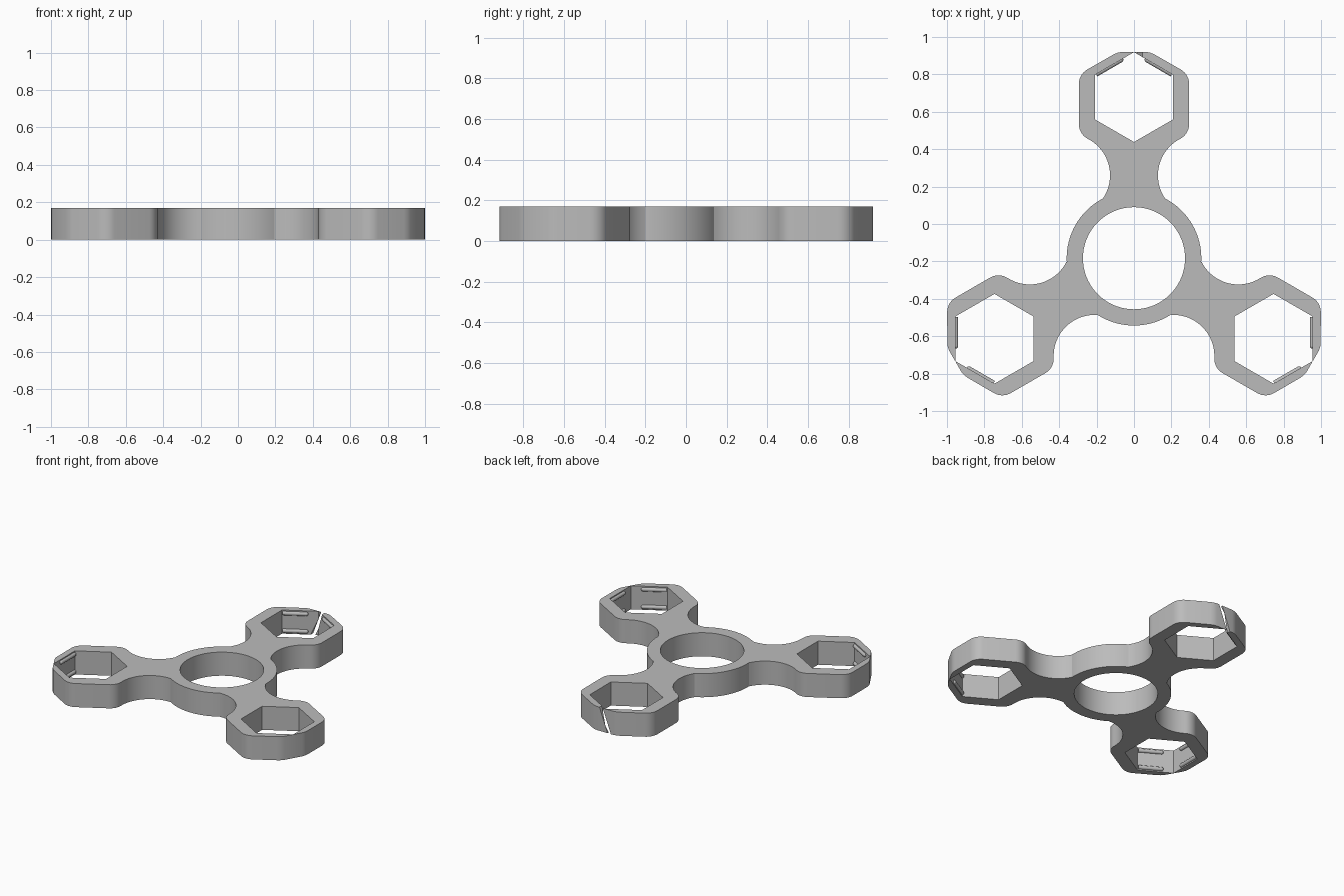
import bpy, bmesh, math
from mathutils import Vector, Matrix

if "Cube" in bpy.data.objects:
    bpy.data.objects.remove(bpy.data.objects["Cube"], do_unlink=True)

HUB_Y = -0.183           # hub centre
HEIGHT = 0.17
RING_R, HOLE_R = 0.36, 0.273
NUT_AT, NUT_R = 0.8615, 0.24   # hexagonal pocket centre along the arm, corner radius

grey = bpy.data.materials.new("plain grey")
grey.use_nodes = True
colour = (0.5, 0.5, 0.5, 1)
grey.diffuse_color = colour
grey.node_tree.nodes["Principled BSDF"].inputs["Base Color"].default_value = colour


def make_object(name, bm):
    bmesh.ops.recalc_face_normals(bm, faces=bm.faces)
    mesh = bpy.data.meshes.new(name)
    bm.to_mesh(mesh)
    bm.free()
    mesh.materials.append(grey)
    obj = bpy.data.objects.new(name, mesh)
    bpy.context.collection.objects.link(obj)
    return obj


def prism(bm, points, z0, z1, shear=0.0):
    """Close a flat outline and raise it; shear slides the top along x."""
    face = bm.faces.new([bm.verts.new((x, y, z0)) for x, y in points])
    top = bmesh.ops.extrude_face_region(bm, geom=[face])["geom"]
    verts = [v for v in top if isinstance(v, bmesh.types.BMVert)]
    bmesh.ops.translate(bm, verts=verts, vec=(shear, 0, z1 - z0))


def arc(cx, cy, r, a0, a1, n):
    return [(cx + r * math.cos(a), cy + r * math.sin(a))
            for a in (math.radians(a0 + (a1 - a0) * i / n) for i in range(n + 1))]


def placed(points, turn):
    """Turn arm-space points (arm along +y from the hub) into place."""
    m = Matrix.Translation((0, HUB_Y, 0)) @ Matrix.Rotation(turn, 4, 'Z')
    return [tuple((m @ Vector((x, y, 0))).xy) for x, y in points]


def cut(target, bm):
    cutter = make_object("cutter", bm)
    cutter.hide_render = True
    mod = target.modifiers.new("cut", 'BOOLEAN')
    mod.operation, mod.solver, mod.object = 'DIFFERENCE', 'EXACT', cutter
    bpy.context.view_layer.objects.active = target
    bpy.ops.object.modifier_apply(modifier=mod.name)
    bpy.data.objects.remove(cutter, do_unlink=True)


# Right half of one arm: ring, concave neck, rounded shoulders, blunt tip
half = arc(0, 0, RING_R, 30, 63.4, 10)
half += arc(0.348, 0.443, 0.22, 213.5, 117.5, 20)
half += arc(0.205, 0.718, 0.09, -62.5, 0, 8)[1:]
half += arc(0.205, 0.931, 0.09, 0, 60, 8)
half += [(0.11, 1.089), (0.09, 1.098), (0.065, 1.103)]
arm = half + [(-x, y) for x, y in reversed(half)]
turns = [math.radians(a) for a in (0, 120, 240)]

outline = []
for turn in turns:
    outline += placed(arm[:-1], turn)
bm = bmesh.new()
prism(bm, outline, 0, HEIGHT)
body = make_object("spinner_body", bm)

# Round bearing hole and three hexagonal pockets
bm = bmesh.new()
prism(bm, placed(arc(0, 0, HOLE_R, 0, 360, 72)[:-1], 0), -0.1, HEIGHT + 0.1)
for turn in turns:
    prism(bm, placed(arc(0, NUT_AT, NUT_R, 30, 390, 6)[:-1], turn), -0.1, HEIGHT + 0.1)
cut(body, bm)

# Slanted slit through the tip of the back arm
bm = bmesh.new()
tip = HUB_Y + NUT_AT + NUT_R
slit = [(x - 0.04, y) for x, y in
        ((-0.013, tip - 0.06), (0.013, tip - 0.06), (0.013, tip + 0.05), (-0.013, tip + 0.05))]
prism(bm, slit, -0.02, HEIGHT + 0.02, shear=0.08)
cut(body, bm)

# Retaining ribs along the two outer walls of every pocket, near top and bottom
RIB_R = 0.014
bm = bmesh.new()
for turn in turns:
    for side in (-1, 1):
        corner = Vector((side * NUT_R * math.cos(math.pi / 6), NUT_AT + NUT_R / 2))
        point = Vector((0, NUT_AT + NUT_R))
        ends = [corner.lerp(point, t) for t in (0.02, 0.66)]
        (ax, ay), (bx, by) = placed(ends, turn)
        for z in (0.022, HEIGHT - 0.022):
            a, b = Vector((ax, ay, z)), Vector((bx, by, z))
            spin = (b - a).to_track_quat('Z', 'Y').to_matrix().to_4x4()
            bmesh.ops.create_cone(bm, cap_ends=True, segments=16, radius1=RIB_R, radius2=RIB_R,
                                  depth=(b - a).length,
                                  matrix=Matrix.Translation((a + b) / 2) @ spin)
            bmesh.ops.create_uvsphere(bm, u_segments=16, v_segments=8, radius=RIB_R,
                                      matrix=Matrix.Translation(b) @ spin)
ribs = make_object("pocket_ribs", bm)

# Smooth shading with crisp rims
bpy.ops.object.select_all(action='DESELECT')
for obj in (body, ribs):
    obj.select_set(True)
bpy.context.view_layer.objects.active = body
bpy.ops.object.shade_smooth_by_angle(angle=math.radians(30))
